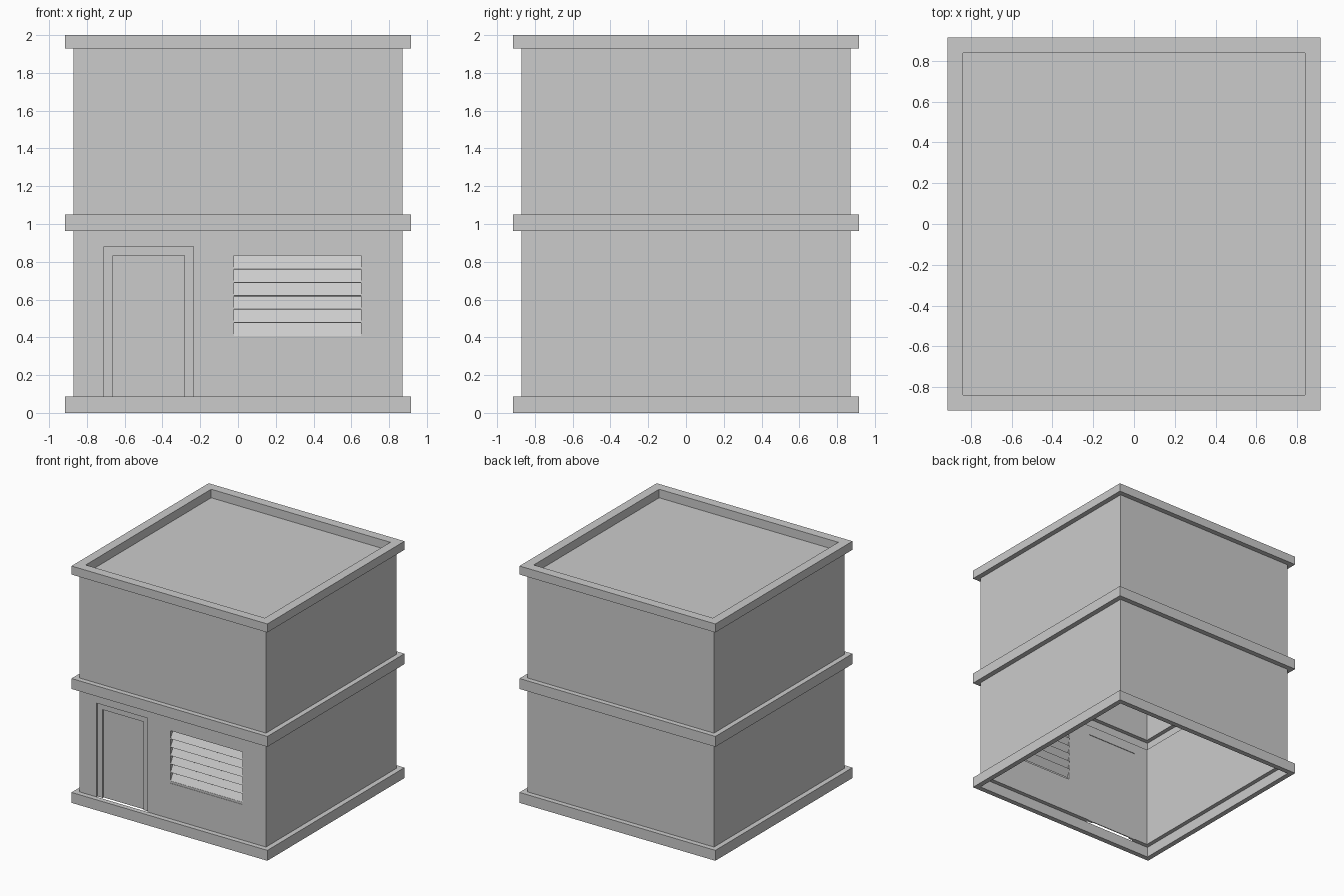
import bpy
import bmesh
from math import atan2, hypot
from mathutils import Matrix, Vector

default_cube = bpy.data.objects.get("Cube")
if default_cube:
    bpy.data.objects.remove(default_cube)

GREY = (0.6, 0.6, 0.6)
grey = bpy.data.materials.new("plain_grey")
grey.use_nodes = True
grey.diffuse_color = (*GREY, 1)
grey.node_tree.nodes["Principled BSDF"].inputs["Base Color"].default_value = (*GREY, 1)


def finish(name, bm):
    bmesh.ops.recalc_face_normals(bm, faces=bm.faces)
    mesh = bpy.data.meshes.new(name)
    bm.to_mesh(mesh)
    bm.free()
    mesh.materials.append(grey)
    obj = bpy.data.objects.new(name, mesh)
    bpy.context.collection.objects.link(obj)
    return obj


def add_box(bm, x, y, z, tilt=0):
    """Add a box from (low, high) ranges, optionally tilted about x."""
    ranges = (x, y, z)
    centre = Vector([(a + b) / 2 for a, b in ranges])
    size = Vector([b - a for a, b in ranges])
    matrix = (Matrix.Translation(centre) @ Matrix.Rotation(tilt, 4, "X")
              @ Matrix.Diagonal((*size, 1)))
    bmesh.ops.create_cube(bm, size=1, matrix=matrix)


def box(name, x, y, z):
    bm = bmesh.new()
    add_box(bm, x, y, z)
    return finish(name, bm)


def square_ring(name, outer, inner, low, high):
    """Hollow square tube, open at the top and bottom."""
    bm = bmesh.new()
    loops = []
    for r, z in ((outer, low), (outer, high), (inner, high), (inner, low)):
        loops.append([bm.verts.new((sx * r, sy * r, z))
                      for sx, sy in ((-1, -1), (1, -1), (1, 1), (-1, 1))])
    for a, b in zip(loops, loops[1:] + loops[:1]):
        for i in range(4):
            j = (i + 1) % 4
            bm.faces.new((a[i], a[j], b[j], b[i]))
    return finish(name, bm)


OUT, WALL, INNER = 0.915, 0.872, 0.837
BASE_TOP, MID_LOW, MID_TOP, CORNICE_LOW = 0.088, 0.962, 1.05, 1.928
DOOR_X, DOOR_TOP = (-0.71, -0.235), 0.88
WIN_X, WIN_Z = (-0.022, 0.652), (0.388, 0.832)

# Bands, walls and roof
square_ring("base_band", OUT, WALL, 0, BASE_TOP)
lower_walls = square_ring("lower_walls", WALL, INNER, BASE_TOP, MID_LOW)
square_ring("middle_band", OUT, WALL, MID_LOW, MID_TOP)
square_ring("upper_walls", WALL, INNER, MID_TOP, CORNICE_LOW)
square_ring("parapet", OUT, INNER, CORNICE_LOW, 2)
box("roof", (-INNER, INNER), (-INNER, INNER), (CORNICE_LOW - 0.035, CORNICE_LOW))

# Door and window openings
openings = bmesh.new()
add_box(openings, DOOR_X, (-1, -0.7), (0, DOOR_TOP))
add_box(openings, WIN_X, (-1, -0.7), WIN_Z)
cutter = finish("opening_cutter", openings)
cutter.hide_render = True
cutter.hide_set(True)
cut = lower_walls.modifiers.new("openings", "BOOLEAN")
cut.operation = "DIFFERENCE"
cut.solver = "EXACT"
cut.object = cutter
# Apply the cut and drop the cutter
bpy.context.view_layer.update()
cut_mesh = bpy.data.meshes.new_from_object(
    lower_walls.evaluated_get(bpy.context.evaluated_depsgraph_get()))
lower_walls.modifiers.clear()
lower_walls.data = cut_mesh
bpy.data.objects.remove(cutter)

# Door frame and door leaf, set back in the opening
JAMB = 0.047
left, right = DOOR_X
frame = bmesh.new()
frame_y = (-0.86, -0.842)
add_box(frame, (left, left + JAMB), frame_y, (BASE_TOP, DOOR_TOP))
add_box(frame, (right - JAMB, right), frame_y, (BASE_TOP, DOOR_TOP))
add_box(frame, (left + JAMB, right - JAMB), frame_y, (DOOR_TOP - JAMB, DOOR_TOP))
finish("door_frame", frame)
box("door", (left + JAMB, right - JAMB), (-0.848, -0.84), (BASE_TOP, DOOR_TOP - JAMB))

# Tilted window louvres with a sill bar
COUNT, SLAT_DEPTH, SILL = 6, 0.042, 0.018
pitch = (WIN_Z[1] - WIN_Z[0] - SILL) / COUNT
slats = bmesh.new()
length = hypot(pitch, SLAT_DEPTH)
for i in range(COUNT):
    z = WIN_Z[0] + SILL + pitch * (i + 0.5)
    y = -0.867 + SLAT_DEPTH / 2
    add_box(slats, WIN_X, (y - 0.003, y + 0.003), (z - length / 2, z + length / 2),
            -atan2(SLAT_DEPTH, pitch))
finish("window_louvres", slats)
box("window_sill", WIN_X, (-0.869, -0.845), (WIN_Z[0], WIN_Z[0] + SILL))
